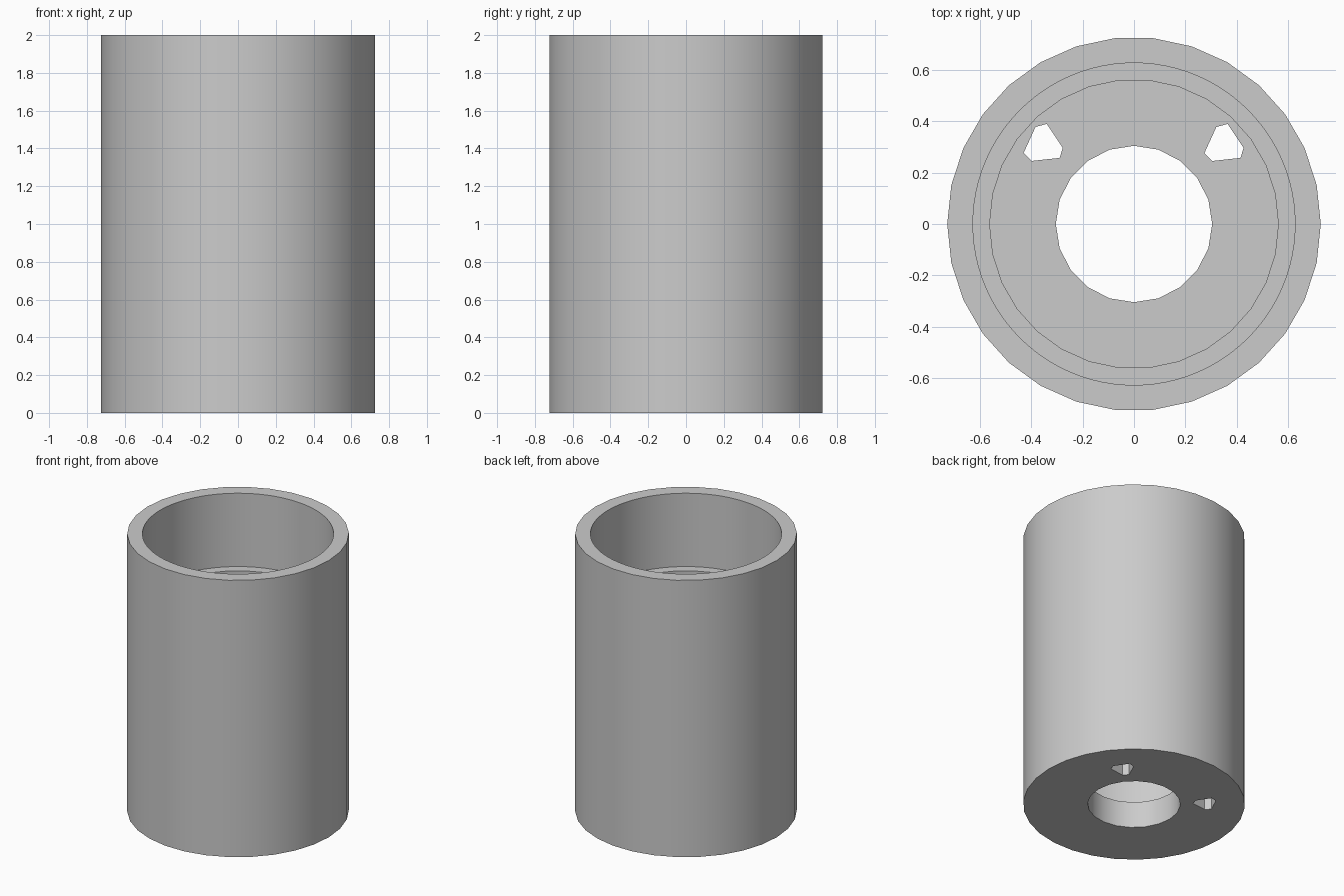
import bpy
import bmesh
from math import cos, sin, tau

if "Cube" in bpy.data.objects:
    bpy.data.objects.remove(bpy.data.objects["Cube"])

grey = bpy.data.materials.new("plain grey")
grey.use_nodes = True
colour = (0.6, 0.6, 0.6, 1)
grey.diffuse_color = colour
grey.node_tree.nodes["Principled BSDF"].inputs["Base Color"].default_value = colour


def prism(name, outline, bottom, top):
    """Closed vertical prism over a 2D outline."""
    bm = bmesh.new()
    base = bm.faces.new([bm.verts.new((x, y, bottom)) for x, y in outline])
    new = bmesh.ops.extrude_face_region(bm, geom=[base])["geom"]
    lifted = [v for v in new if isinstance(v, bmesh.types.BMVert)]
    bmesh.ops.translate(bm, verts=lifted, vec=(0, 0, top - bottom))
    bmesh.ops.recalc_face_normals(bm, faces=bm.faces[:])
    mesh = bpy.data.meshes.new(name)
    bm.to_mesh(mesh)
    bm.free()
    mesh.materials.append(grey)
    obj = bpy.data.objects.new(name, mesh)
    bpy.context.collection.objects.link(obj)
    return obj


def circle(radius, sides):
    return [(radius * cos(tau * i / sides), radius * sin(tau * i / sides))
            for i in range(sides)]


# Outer body of the cup
body = prism("sleeve_body", circle(0.726, 30), 0, 2)

# Wide mouth, main bore and floor hole, then the two small rounded-triangle slots
slot = [(0.32, 0.377), (0.364, 0.389), (0.426, 0.296),
        (0.414, 0.257), (0.305, 0.245), (0.274, 0.276)]
cutters = [
    prism("mouth_cutter", circle(0.626, 96), 1.47, 2.2),
    prism("bore_cutter", circle(0.561, 30), 0.19, 1.8),
    prism("floor_hole_cutter", circle(0.304, 20), -0.2, 0.5),
]
for side, shift in (("left", 0), ("right", -0.703)):
    outline = [(x + shift, y) for x, y in slot]
    cutters.append(prism(side + "_slot_cutter", outline, -0.2, 0.5))

bpy.ops.object.select_all(action="DESELECT")
body.select_set(True)
bpy.context.view_layer.objects.active = body
for cutter in cutters:
    cut = body.modifiers.new(cutter.name, "BOOLEAN")
    cut.operation = "DIFFERENCE"
    cut.solver = "EXACT"
    cut.object = cutter
    bpy.ops.object.modifier_apply(modifier=cut.name)
    bpy.data.objects.remove(cutter)

# Smooth round walls with crisp rims
bpy.ops.object.shade_smooth_by_angle(angle=0.5)
